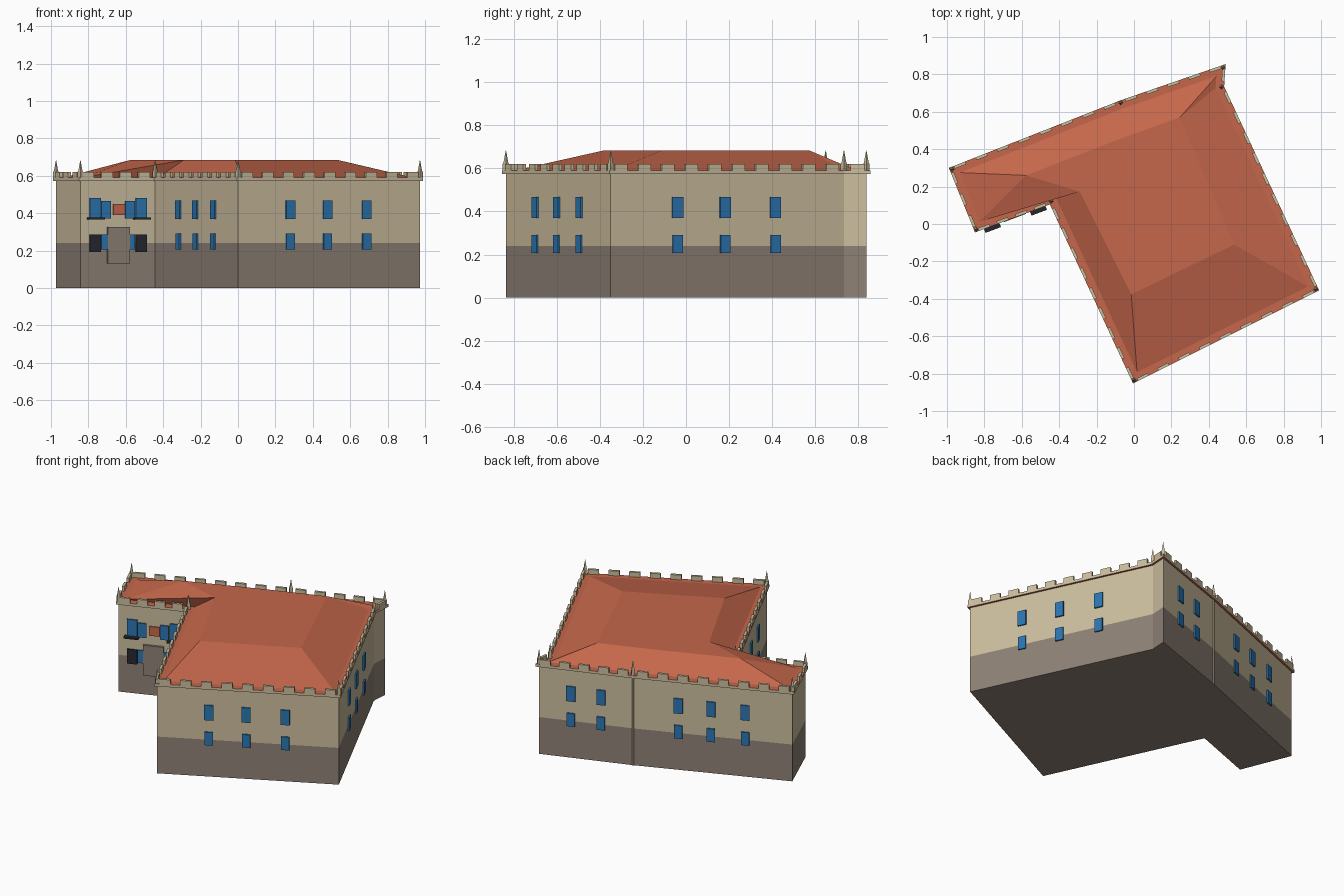
import bpy, bmesh, math
from mathutils import Vector

if "Cube" in bpy.data.objects:
    bpy.data.objects.remove(bpy.data.objects["Cube"])


def material(name, rgb):
    m = bpy.data.materials.new(name)
    m.use_nodes = True
    m.diffuse_color = (*rgb, 1)
    m.node_tree.nodes["Principled BSDF"].inputs["Base Color"].default_value = (*rgb, 1)
    return m


STONE = material("cream stone", (0.6, 0.51, 0.34))
PLINTH = material("grey brown stone", (0.27, 0.22, 0.18))
TILE = material("terracotta", (0.56, 0.135, 0.07))
BLUE = material("window blue", (0.024, 0.18, 0.44))
DARK = material("dark iron", (0.02, 0.022, 0.03))

# Eave outline, counter-clockwise from the small wing's front corner
OUTLINE = [Vector(p) for p in ((-.85, -.045), (-.45, .105), (-.005, -.853), (.99, -.355),
                               (.482, .735), (.49, .855), (-.075, .66), (-.99, .3))]
N = len(OUTLINE)
EAVE = 0.59


def inset(d):
    """Outline moved inward by d, with mitred corners."""
    out = []
    for i, p in enumerate(OUTLINE):
        a = (p - OUTLINE[i - 1]).normalized()
        b = (OUTLINE[(i + 1) % N] - p).normalized()
        na, nb = Vector((-a.y, a.x)), Vector((-b.y, b.x))
        out.append(p + (na + nb) * d / (1 + na.dot(nb)))
    return out


def make(name, bm, mats):
    bmesh.ops.recalc_face_normals(bm, faces=bm.faces)
    mesh = bpy.data.meshes.new(name)
    bm.to_mesh(mesh)
    bm.free()
    for m in mats:
        mesh.materials.append(m)
    obj = bpy.data.objects.new(name, mesh)
    bpy.context.collection.objects.link(obj)
    return obj


def prism(name, pts, levels, side_mats, cap_mat):
    """Stacked prism with one material per storey band and one for the caps."""
    bm = bmesh.new()
    rings = [[bm.verts.new((p.x, p.y, z)) for p in pts] for z in levels]
    for k in range(len(levels) - 1):
        for i in range(N):
            j = (i + 1) % N
            f = bm.faces.new((rings[k][i], rings[k][j], rings[k + 1][j], rings[k + 1][i]))
            f.material_index = k
    for ring in (rings[0], rings[-1]):
        bm.faces.new(ring).material_index = len(side_mats)
    return make(name, bm, side_mats + [cap_mat])


WALL = inset(0.013)


def wall_box(name, side, t, z0, z1, width, depth, mat, line=WALL, shift=0.0):
    """Box attached to one wall; t runs along it, depth is how far it stands out."""
    a, b = line[side], line[(side + 1) % N]
    d = (b - a).normalized()
    c = a.lerp(b, t) + Vector((d.y, -d.x)) * shift
    bm = bmesh.new()
    bmesh.ops.create_cube(bm, size=1)
    bmesh.ops.scale(bm, verts=bm.verts, vec=(width, depth * 2, z1 - z0))
    obj = make(name, bm, [mat])
    obj.location = (c.x, c.y, (z0 + z1) / 2)
    obj.rotation_euler.z = math.atan2(d.y, d.x)
    return obj


# Walls with darker ground band, then the eave slab
prism("walls", WALL, [0, 0.24, 0.58], [PLINTH, STONE], PLINTH)
prism("eave_cornice", OUTLINE, [0.573, EAVE], [STONE], TILE)

# Hipped roof with a flat top
bm = bmesh.new()
low = [bm.verts.new((p.x, p.y, EAVE + 0.001)) for p in inset(0.045)]
tops = [bm.verts.new((x, y, 0.684)) for x, y in ((-.29, .173), (-.015, -.377), (.535, -.11),
                                                (.245, .57), (-.075, .455), (-.577, .26))]
A, B, C, D, E, F, G, H = low
valley, front_l, front_r, back_r, back_m, back_l = tops
for face in ((A, B, valley), (B, C, front_l, valley), (C, D, front_r, front_l),
             (D, E, back_r, front_r), (E, F, back_r), (F, G, back_m, back_r),
             (G, H, back_l, back_m), (H, A, back_l), (A, valley, back_l), tops, low[::-1]):
    bm.faces.new(face)
make("roof", bm, [TILE])

# Battlements around the eave
for side in range(N):
    length = (OUTLINE[(side + 1) % N] - OUTLINE[side]).length
    count = max(1, round(length / 0.122))
    for k in range(count):
        wall_box("merlon", side, (k + 0.5) / count, EAVE - 0.003, 0.621, 0.065, 0.008,
                 STONE, OUTLINE, -0.008)

# Corner pinnacles
for p in inset(0.013):
    bm = bmesh.new()
    for r1, r2, z0, z1 in ((0.015, 0.015, EAVE - 0.003, 0.622), (0.012, 0.001, 0.622, 0.682)):
        part = bmesh.ops.create_cone(bm, cap_ends=True, segments=4, radius1=r1, radius2=r2,
                                     depth=z1 - z0)
        bmesh.ops.translate(bm, verts=part["verts"], vec=(p.x, p.y, (z0 + z1) / 2))
    make("pinnacle", bm, [STONE])

# Drainpipe on the back
bm = bmesh.new()
bmesh.ops.create_cone(bm, cap_ends=True, segments=6, radius1=0.007, radius2=0.007, depth=0.58)
make("drainpipe", bm, [STONE]).location = (WALL[6].x, WALL[6].y, 0.29)

# Two rows of windows on the long walls
three = (0.285, 0.49, 0.705)
for side, spots in ((1, three), (2, three), (3, three), (5, (0.34, 0.66)), (6, three)):
    for t in spots:
        wall_box("upper_window", side, t, 0.37, 0.467, 0.054, 0.009, BLUE)
        wall_box("lower_window", side, t, 0.207, 0.292, 0.05, 0.009, BLUE)

# Entrance front of the small wing
for t in (0.195, 0.81):
    wall_box("balcony_door", 0, t, 0.37, 0.482, 0.062, 0.009, BLUE)
    wall_box("balcony_ledge", 0, t, 0.366, 0.376, 0.088, 0.035, DARK)
    wall_box("dark_doorway", 0, t, 0.193, 0.287, 0.062, 0.009, DARK)
for t in (0.34, 0.66):
    wall_box("entrance_upper_window", 0, t, 0.372, 0.465, 0.053, 0.009, BLUE)
    wall_box("entrance_lower_window", 0, t, 0.205, 0.287, 0.053, 0.009, BLUE)
wall_box("crest_panel", 0, 0.515, 0.39, 0.45, 0.066, 0.008, TILE)
wall_box("entrance_porch", 0, 0.505, 0.13, 0.327, 0.125, 0.016, PLINTH)
